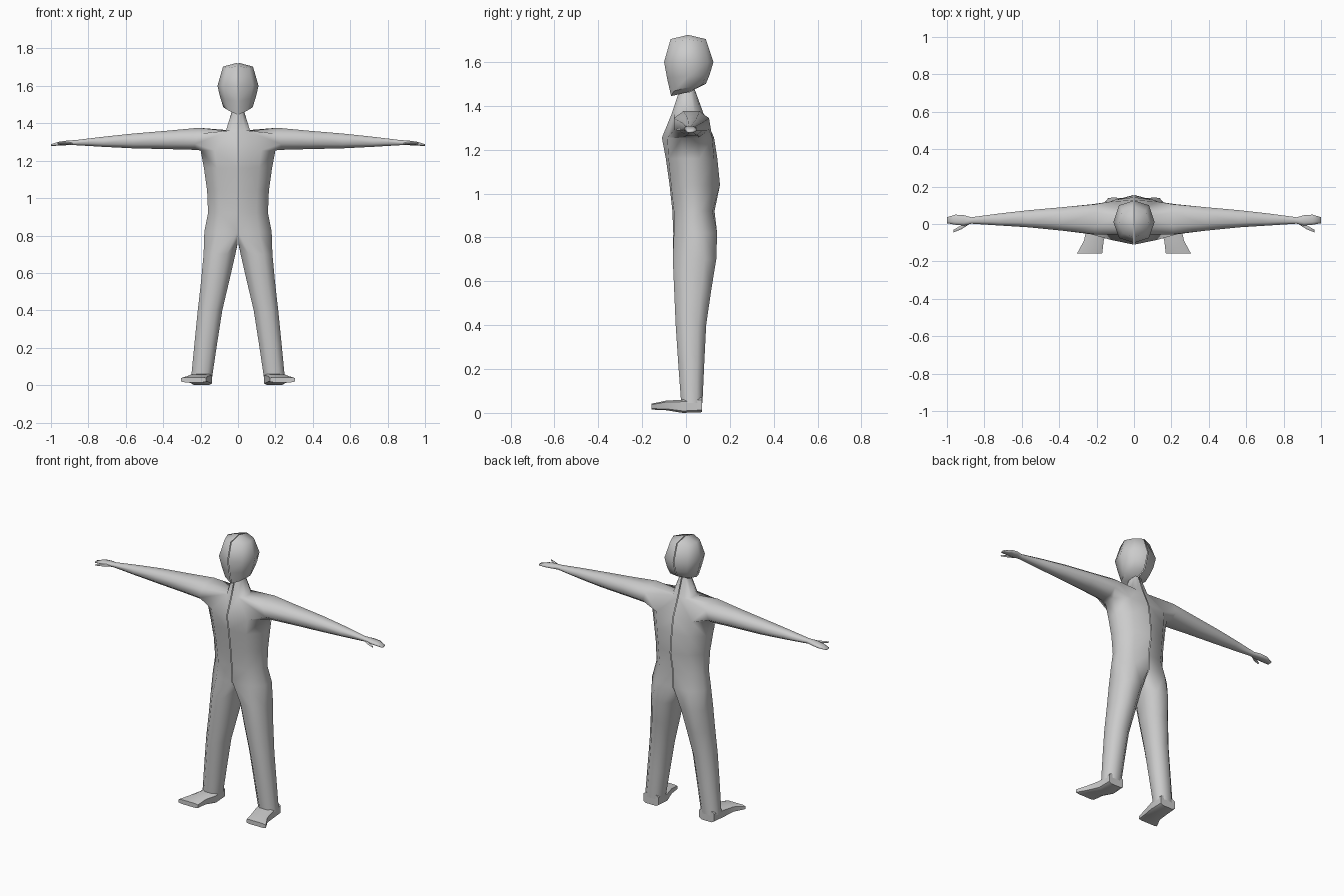
import bpy, bmesh, math

if "Cube" in bpy.data.objects:
    bpy.data.objects.remove(bpy.data.objects["Cube"])

grey = bpy.data.materials.new("plain grey")
grey.diffuse_color = (0.6, 0.6, 0.6, 1)
grey.use_nodes = True
grey.node_tree.nodes["Principled BSDF"].inputs["Base Color"].default_value = grey.diffuse_color
SEAM = 0.002  # thin open seam down the middle


def finish(name, bm, angle):
    """Turn a half mesh into a mirrored, smooth object."""
    bmesh.ops.recalc_face_normals(bm, faces=bm.faces)
    me = bpy.data.meshes.new(name)
    bm.to_mesh(me)
    bm.free()
    me.materials.append(grey)
    ob = bpy.data.objects.new(name, me)
    bpy.context.collection.objects.link(ob)
    bpy.ops.object.select_all(action='DESELECT')
    ob.select_set(True)
    bpy.context.view_layer.objects.active = ob
    bpy.ops.object.shade_smooth_by_angle(angle=math.radians(angle))
    mirror = ob.modifiers.new("mirror", 'MIRROR')
    mirror.use_mirror_merge = False
    return ob


def verts(bm, pts):
    return [bm.verts.new(p) for p in pts]


def bridge(bm, a, b, closed=True):
    n = len(a)
    for i in range(n if closed else n - 1):
        j = (i + 1) % n
        bm.faces.new((a[i], a[j], b[j], b[i]))


def half_ring(z, w, front, back, cf, cb):
    """Half torso section: centre front, round the side, centre back."""
    d = back - front
    return [(SEAM, cf, z), (.62 * w, front, z), (w, front + .32 * d, z),
            (w, back - .32 * d, z), (.62 * w, back, z), (SEAM, cb, z)]


def octagon(u0, u1, v0, v1, k=.27):
    """Eight points, starting at the low-v side, u increasing."""
    a, b = k * (u1 - u0), k * (v1 - v0)
    return [(u0, v0 + b), (u0 + a, v0), (u1 - a, v0), (u1, v0 + b),
            (u1, v1 - b), (u1 - a, v1), (u0 + a, v1), (u0, v1 - b)]


body = bmesh.new()

# Torso: hips up to armpits
torso = [verts(body, half_ring(*r)) for r in (
    (.82, .18, -.055, .142, -.058, .132),
    (.92, .16, -.055, .12, -.062, .13),
    (1.04, .165, -.068, .128, -.075, .155),
    (1.16, .182, -.08, .128, -.092, .143),
    (1.255, .2, -.085, .12, -.11, .128))]
for a, b in zip(torso, torso[1:]):
    bridge(body, a, b, False)

# Neck base, neck top and its join to the torso
base = verts(body, [(SEAM, -.065, 1.365), (.04, -.055, 1.362), (.065, -.015, 1.36),
                    (.065, .04, 1.36), (.04, .072, 1.362), (SEAM, .08, 1.365)])
neck = verts(body, [(SEAM, -.035, 1.455), (.02, -.03, 1.455), (.032, -.01, 1.46),
                    (.032, .02, 1.465), (.02, .036, 1.475), (SEAM, .04, 1.475)])
bridge(body, base, neck, False)
chest = torso[-1]
for i in (0, 4):
    body.faces.new((chest[i], chest[i + 1], base[i + 1], base[i]))

# Arm and hand, grown from the shoulder opening
ring = chest[1:5] + base[4:0:-1]
for x, y0, y1, z0, z1 in ((.21, -.055, .105, 1.258, 1.376), (.38, -.036, .09, 1.262, 1.36),
                          (.56, -.018, .074, 1.266, 1.345), (.72, -.008, .056, 1.274, 1.328),
                          (.87, .002, .036, 1.283, 1.310), (.91, -.008, .047, 1.283, 1.308),
                          (.955, -.004, .05, 1.281, 1.302), (1, .004, .036, 1.278, 1.288)):
    pts = octagon(y0, y1, z0, z1)
    # armpit corners sit slightly further out than the shoulder top
    new = verts(body, [(x + (.02 if x < .3 and i < 4 else 0), p[0], p[1])
                       for i, p in enumerate(pts)])
    bridge(body, ring, new)
    ring = new
body.faces.new(ring)

# Leg, grown from the hip opening closed by two crotch points
crotch = verts(body, [(SEAM, .085, .755), (SEAM, 0, .765)])
hip = torso[0]
ring = hip + crotch
for z, x0, x1, y0, y1 in ((.70, .014, .184, -.06, .138), (.56, .046, .197, -.054, .115),
                          (.40, .084, .215, -.047, .092), (.22, .112, .233, -.035, .083),
                          (.045, .138, .25, -.022, .075)):
    o = octagon(x0, x1, y0, y1)
    new = verts(body, [(x, y, z) for x, y in o[1:] + o[:1]])
    bridge(body, ring, new)
    ring = new
finish("body", body, 80)

# Head: half rings from chin to crown, closed with a low fan
head = bmesh.new()
rings = [verts(head, r) for r in (
    [(SEAM, -.068, 1.445), (.05, -.055, 1.468), (.078, .01, 1.485), (.058, .075, 1.497), (SEAM, .09, 1.5)],
    [(SEAM, -.085, 1.52), (.066, -.066, 1.53), (.094, .01, 1.535), (.07, .09, 1.54), (SEAM, .107, 1.54)],
    [(SEAM, -.1, 1.6), (.08, -.075, 1.6), (.11, .01, 1.6), (.08, .1, 1.6), (SEAM, .125, 1.6)],
    [(SEAM, -.07, 1.705), (.06, -.05, 1.695), (.08, .01, 1.703), (.06, .072, 1.695), (SEAM, .09, 1.705)])]
for a, b in zip(rings, rings[1:]):
    bridge(head, a, b, False)
for ring, tip in ((rings[0], (SEAM, .01, 1.462)), (rings[-1], (SEAM, .01, 1.724))):
    c = head.verts.new(tip)
    for i in range(4):
        head.faces.new((ring[i], ring[i + 1], c))
finish("head", head, 60)


def loft(name, sections, angle):
    """Closed loft through sections of points."""
    bm = bmesh.new()
    rows = [verts(bm, s) for s in sections]
    for a, b in zip(rows, rows[1:]):
        bridge(bm, a, b)
    bm.faces.new(rows[0])
    bm.faces.new(rows[-1])
    return finish(name, bm, angle)


# Feet, splayed slightly outward
loft("foot", [[(x, y, z) for x, z in octagon(x0, x1, z0, z1, .15)]
              for y, x0, x1, z0, z1 in ((.072, .142, .246, .003, .07), (-.015, .14, .25, 0, .06),
                                        (-.09, .162, .268, .012, .056),
                                        (-.157, .17, .304, .015, .042))], 50)

# Thumbs
loft("thumb", [[(x, y - r, 1.293), (x, y, 1.293 - h), (x, y + r, 1.293), (x, y, 1.293 + h)]
               for x, y, r, h in ((.885, .008, .012, .008), (.925, -.018, .011, .007),
                                  (.965, -.038, .007, .005))], 80)
